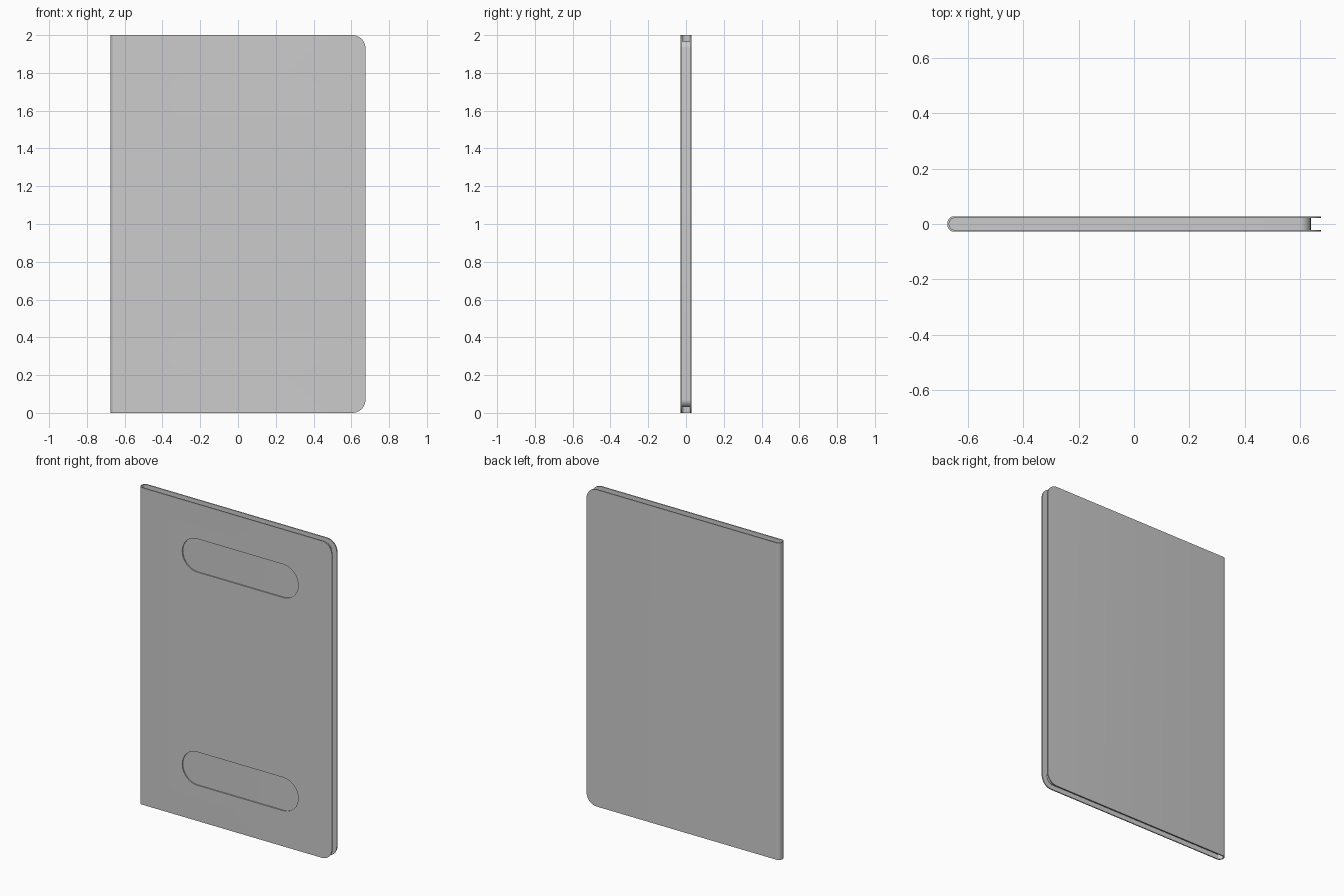
import bpy, bmesh, math

if "Cube" in bpy.data.objects:
    bpy.data.objects.remove(bpy.data.objects["Cube"])

W, H = 0.675, 2.0        # half width, height
T, BOARD = 0.028, 0.007  # half thickness of book, board thickness
SPINE = 0.024            # depth of the rounded spine


def spine_arc(x_left, half_t, depth, n=16):
    """Rounded spine from the back (+y) round to the front (-y)."""
    pts = []
    for i in range(n + 1):
        a = math.pi / 2 + math.pi * i / n
        pts.append((x_left + depth + depth * math.cos(a), half_t * math.sin(a)))
    return pts


def extrude_profile(name, pts, z0, z1, x_round, radius):
    """Extrude an XY profile upward and round the corners at x_round."""
    bm = bmesh.new()
    face = bm.faces.new([bm.verts.new((x, y, z0)) for x, y in pts])
    new = bmesh.ops.extrude_face_region(bm, geom=[face])["geom"]
    bmesh.ops.translate(bm, vec=(0, 0, z1 - z0),
                        verts=[v for v in new if isinstance(v, bmesh.types.BMVert)])
    corners = [e for e in bm.edges
               if all(abs(v.co.x - x_round) < 1e-5 for v in e.verts)
               and abs(e.verts[0].co.z - e.verts[1].co.z) < 1e-5]
    bmesh.ops.bevel(bm, geom=corners, offset=radius, segments=10,
                    profile=0.5, affect='EDGES')
    return finish(name, bm)


def finish(name, bm):
    bmesh.ops.recalc_face_normals(bm, faces=bm.faces)
    mesh = bpy.data.meshes.new(name)
    bm.to_mesh(mesh)
    bm.free()
    ob = bpy.data.objects.new(name, mesh)
    bpy.context.collection.objects.link(ob)
    return ob


def slot_cutter(name, x0, x1, z0, z1, n=16):
    """Stadium-shaped cutter reaching through the front board only."""
    r, zc = (z1 - z0) / 2, (z0 + z1) / 2
    bm = bmesh.new()
    verts = []
    for cx, start in ((x1 - r, -math.pi / 2), (x0 + r, math.pi / 2)):
        for i in range(n + 1):
            a = start + math.pi * i / n
            verts.append(bm.verts.new((cx + r * math.cos(a), -0.06, zc + r * math.sin(a))))
    face = bm.faces.new(verts)
    new = bmesh.ops.extrude_face_region(bm, geom=[face])["geom"]
    bmesh.ops.translate(bm, vec=(0, 0.06, 0),
                        verts=[v for v in new if isinstance(v, bmesh.types.BMVert)])
    return finish(name, bm)


# Cover: U-shaped wrap with a rounded spine
inner_t = T - BOARD
outer = [(W, T)] + spine_arc(-W, T, SPINE) + [(W, -T)]
inner = [(W, inner_t)] + spine_arc(-W + BOARD, inner_t, SPINE - BOARD) + [(W, -inner_t)]
cover = extrude_profile("cover", outer + inner[::-1], 0, H, W, 0.07)

# Two windows cut in the front board
for label, z0, z1 in (("lower", 0.225, 0.435), ("upper", 1.57, 1.78)):
    cutter = slot_cutter(label + "_window_cutter", -0.37, 0.44, z0, z1)
    mod = cover.modifiers.new(label + "_window", 'BOOLEAN')
    mod.object = cutter
    mod.operation = 'DIFFERENCE'
    mod.solver = 'EXACT'
    bpy.context.view_layer.objects.active = cover
    bpy.ops.object.modifier_apply(modifier=mod.name)
    bpy.data.objects.remove(cutter)

# Page block, set in from the cover edges
xp = W - 0.036
pages_profile = [(xp, inner_t)] + spine_arc(-W + BOARD, inner_t, SPINE - BOARD) + [(xp, -inner_t)]
pages = extrude_profile("page_block", pages_profile, 0.03, H - 0.03, xp, 0.04)

# Smooth curves, crisp edges
bpy.ops.object.select_all(action='DESELECT')
for ob in (cover, pages):
    ob.select_set(True)
bpy.context.view_layer.objects.active = cover
bpy.ops.object.shade_smooth_by_angle(angle=math.radians(30))
